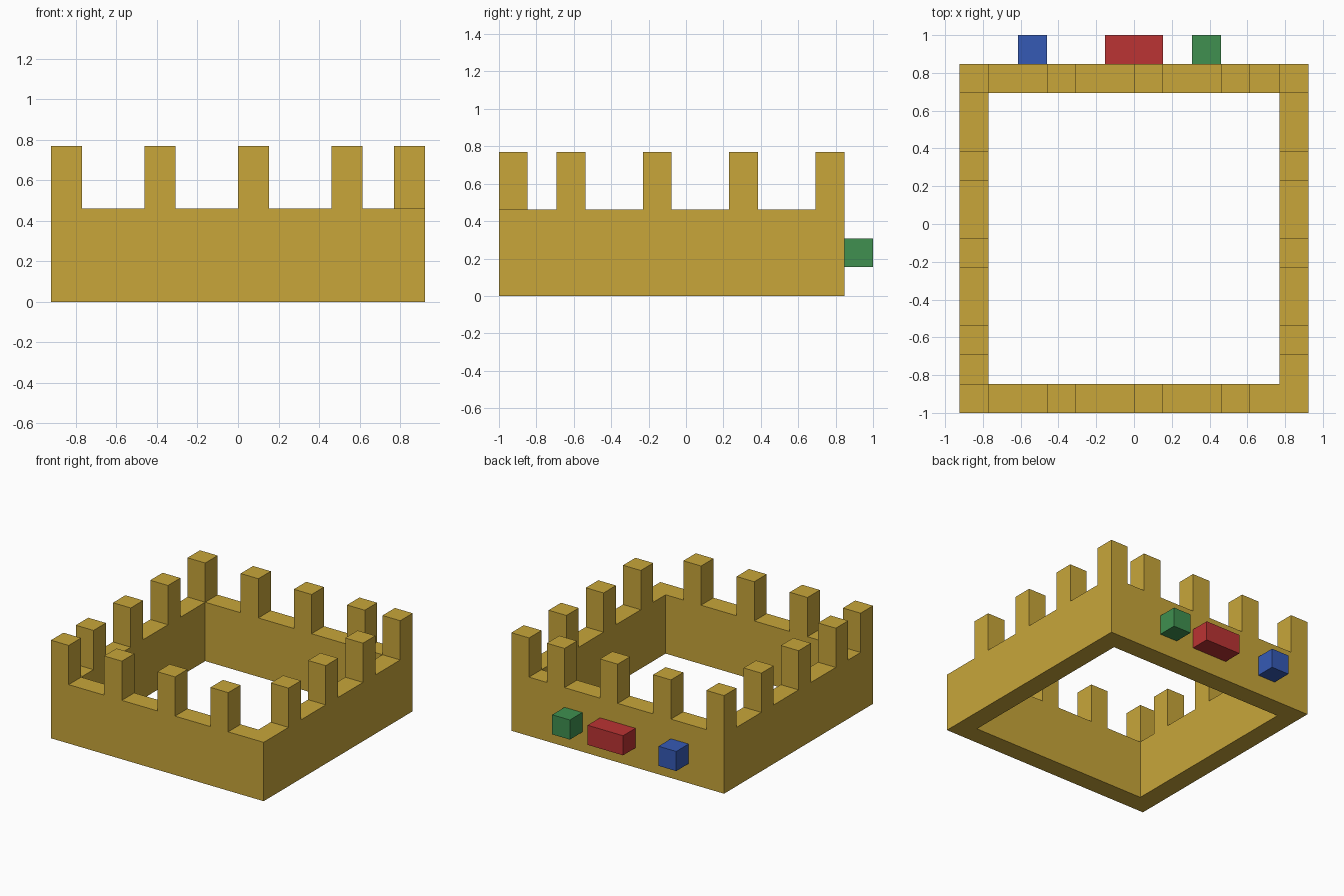
import bpy
import bmesh
from mathutils import Vector

cube = bpy.data.objects.get("Cube")
if cube:
    bpy.data.objects.remove(cube, do_unlink=True)

# Everything sits on a square grid: 12 x 12 cells for the wall, plus one cell of blocks behind
U = 2 / 13
SIDE = 12
WALL_H, MERLON_H = 3, 5
ORIGIN = Vector((-SIDE / 2, -6.5, 0))


def material(name, rgb):
    mat = bpy.data.materials.new(name)
    mat.use_nodes = True
    mat.diffuse_color = (*rgb, 1)
    mat.node_tree.nodes["Principled BSDF"].inputs["Base Color"].default_value = (*rgb, 1)
    return mat


def finish(name, bm, mat):
    bmesh.ops.recalc_face_normals(bm, faces=bm.faces)
    mesh = bpy.data.meshes.new(name)
    bm.to_mesh(mesh)
    bm.free()
    mesh.materials.append(mat)
    obj = bpy.data.objects.new(name, mesh)
    bpy.context.collection.objects.link(obj)
    return obj


def block(name, cell, size, mat):
    """Box whose lower corner is at a grid cell."""
    bm = bmesh.new()
    bmesh.ops.create_cube(bm, size=1)
    for v in bm.verts:
        for i in range(3):
            v.co[i] = (ORIGIN[i] + cell[i] + (v.co[i] + 0.5) * size[i]) * U
    return finish(name, bm, mat)


gold = material("gold", (0.578, 0.381, 0.042))
red = material("red", (0.497, 0.033, 0.033))
blue = material("blue", (0.036, 0.102, 0.462))
green = material("green", (0.05, 0.279, 0.08))

# Wall: open square ring with mitred corners, extruded upwards
bm = bmesh.new()
rings = []
for inset in (0, 1):
    a, b = inset, SIDE - inset
    rings.append([bm.verts.new((ORIGIN + Vector((x, y, 0))) * U)
                  for x, y in ((a, a), (b, a), (b, b), (a, b))])
outer, inner = rings
for i in range(4):
    j = (i + 1) % 4
    bm.faces.new((outer[i], outer[j], inner[j], inner[i]))
top = bmesh.ops.extrude_face_region(bm, geom=bm.faces[:])["geom"]
bmesh.ops.translate(bm, vec=(0, 0, WALL_H * U),
                    verts=[v for v in top if isinstance(v, bmesh.types.BMVert)])
finish("wall", bm, gold)

# Merlons: unevenly spaced, with the front left corner left bare
last = SIDE - 1
rows = {
    "front": [(x, 0) for x in (0, 3, 6, 9)],
    "back": [(x, last) for x in (0, 3, 6, 9, last)],
    "right": [(0, y) for y in (2, 5, 8)],
    "left": [(last, y) for y in (2, 5, 8)],
}
for row, cells in rows.items():
    for n, (x, y) in enumerate(cells, 1):
        block(f"{row}_merlon_{n}", (x, y, WALL_H), (1, 1, MERLON_H - WALL_H), gold)

# Coloured blocks on the back of the wall
for name, x, width, mat in (("blue_block", 2, 1, blue),
                            ("red_block", 5, 2, red),
                            ("green_block", 8, 1, green)):
    block(name, (x, SIDE, 1), (width, 1, 1), mat)
